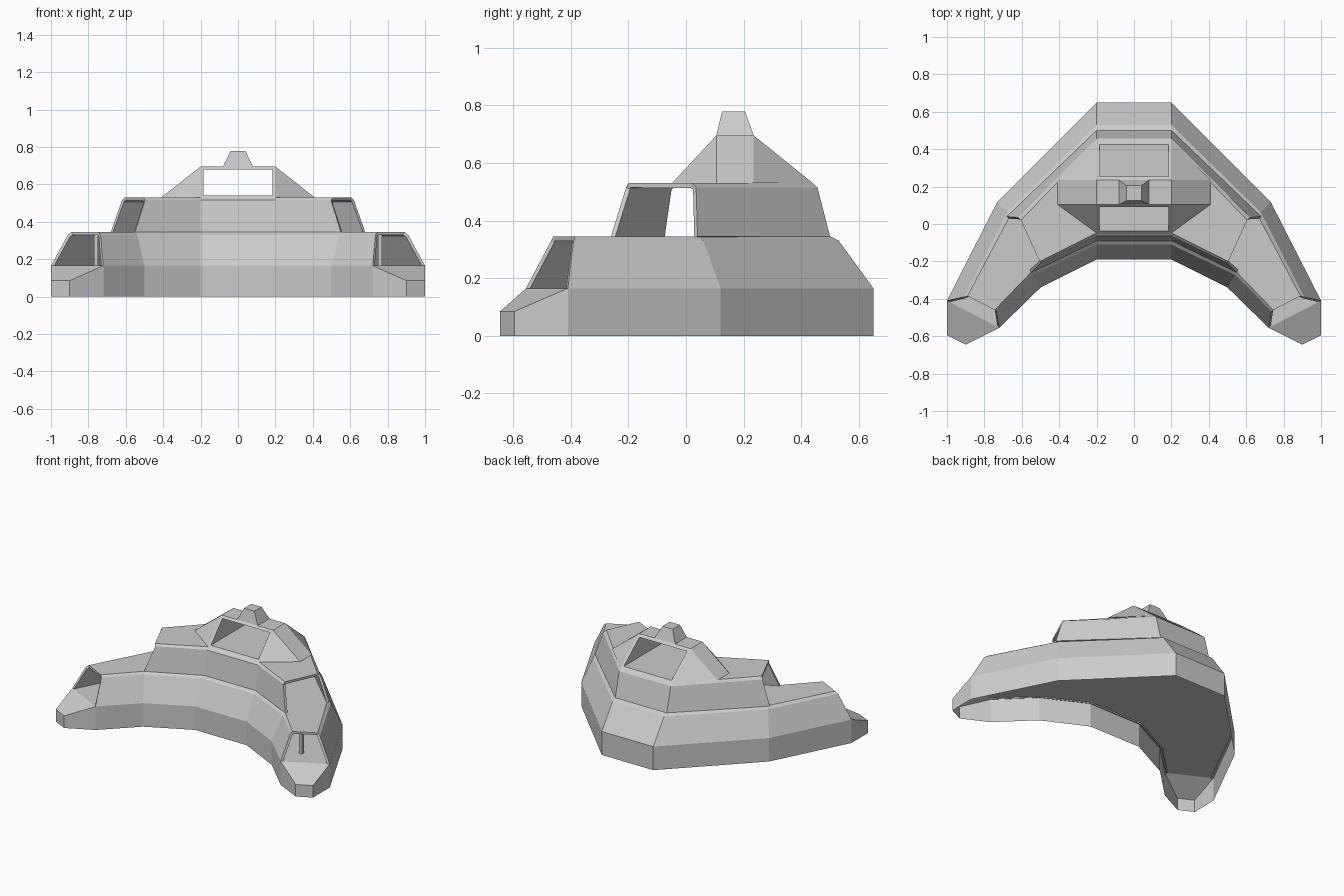
import bpy, bmesh

if "Cube" in bpy.data.objects:
    bpy.data.objects.remove(bpy.data.objects["Cube"])


def new_object(name, bm):
    mesh = bpy.data.meshes.new(name)
    bm.to_mesh(mesh)
    bm.free()
    ob = bpy.data.objects.new(name, mesh)
    bpy.context.collection.objects.link(ob)
    return ob


def mirrored(half):
    # sections listed from the wing end to the centre, mirrored to the other side
    left = [[(-x, y, z) for x, y, z in s] for s in half]
    return left + half[::-1]


def sweep(name, half, thickness=0.0):
    bm = bmesh.new()
    rows = [[bm.verts.new(p) for p in s] for s in mirrored(half)]
    for a, b in zip(rows, rows[1:]):
        for i in range(len(a) - 1):
            bm.faces.new((a[i], a[i + 1], b[i + 1], b[i]))
    if not thickness:
        # noses close the ends of the solid-topped base
        for r, flip in ((rows[0], 1), (rows[-1], -1)):
            s = -1 if r[0].co.x < 0 else 1
            o0 = bm.verts.new((s, -.595, 0))
            o1 = bm.verts.new((s, -.595, .085))
            t0 = bm.verts.new((s * .9, -.645, 0))
            t1 = bm.verts.new((s * .9, -.645, .085))
            for f in ((r[0], r[1], o1, o0), (o0, o1, t1, t0),
                      (t0, t1, r[2], r[3]), (r[1], r[2], t1, o1)):
                bm.faces.new(f[::flip])
    ob = new_object(name, bm)
    if thickness:
        m = ob.modifiers.new("wall", 'SOLIDIFY')
        m.thickness = thickness
        m.offset = -1
        m.use_even_offset = True
    return ob


def section(outer, inner, heights):
    # profile over the roof from the outer foot to the inner foot
    up = [(x, y, z) for (x, y), z in zip(outer, heights)]
    down = [(x, y, z) for (x, y), z in zip(inner, heights)]
    return up + down[::-1]


def hull(name, pts):
    bm = bmesh.new()
    for x, y, z in pts:
        for s in (-1, 1):
            bm.verts.new((s * x, y, z))
    bmesh.ops.convex_hull(bm, input=bm.verts[:])
    bmesh.ops.dissolve_limit(bm, angle_limit=.01, verts=bm.verts[:], edges=bm.edges[:])
    bmesh.ops.recalc_face_normals(bm, faces=bm.faces[:])
    return new_object(name, bm)


# Crescent base with its deck
h = (0, .165)
sweep("base", [
    section([(1, -.41)] * 2, [(.72, -.555)] * 2, h),
    section([(.73, .12)] * 2, [(.5, -.34)] * 2, h),
    section([(.2, .65)] * 2, [(.2, -.19)] * 2, h)])

# Lower storey, open at the wing ends
h = (.165, .33, .345)
sweep("lower_storey", [
    section([(1, -.41), (.91, -.39), (.89, -.385)],
            [(.72, -.555), (.735, -.468), (.745, -.46)], h),
    section([(.73, .12), (.68, .06), (.665, .04)],
            [(.5, -.34), (.54, -.272), (.55, -.258)], h),
    section([(.2, .65), (.2, .53), (.2, .5)],
            [(.2, -.19), (.2, -.11), (.2, -.09)], h)], .016)

# Upper storey, open at both ends
h = (.345, .515, .53)
sweep("upper_storey", [
    section([(.68, .04), (.62, .035), (.605, .02)],
            [(.55, -.26), (.497, -.208), (.505, -.2)], h),
    section([(.2, .5), (.2, .456), (.2, .44)],
            [(.2, -.09), (.2, -.065), (.2, -.048)], h)], .016)

# Tower with a tunnel window through it
tower = hull("tower", [(.2, .105, .695), (.2, .235, .695), (.41, .105, .53),
                       (.41, .235, .53), (.2, -.048, .53), (.2, .44, .53)])
cutter = hull("window_cutter", [(.185, y, z) for y in (-.3, .7) for z in (.541, .68)])
cutter.hide_render = True
cutter.hide_viewport = True
m = tower.modifiers.new("window", 'BOOLEAN')
m.object = cutter
m.operation = 'DIFFERENCE'
m.solver = 'EXACT'

# Roof cap
hull("roof_cap", [(.08, .105, .695), (.08, .235, .695), (.04, .125, .778), (.04, .205, .778)])

# Posts inside the wing openings
for side, s in (("left", -1), ("right", 1)):
    bpy.ops.mesh.primitive_cube_add(size=1, location=(s * .76, -.38, .25))
    post = bpy.context.object
    post.name = side + "_post"
    post.scale = (.022, .022, .168)
